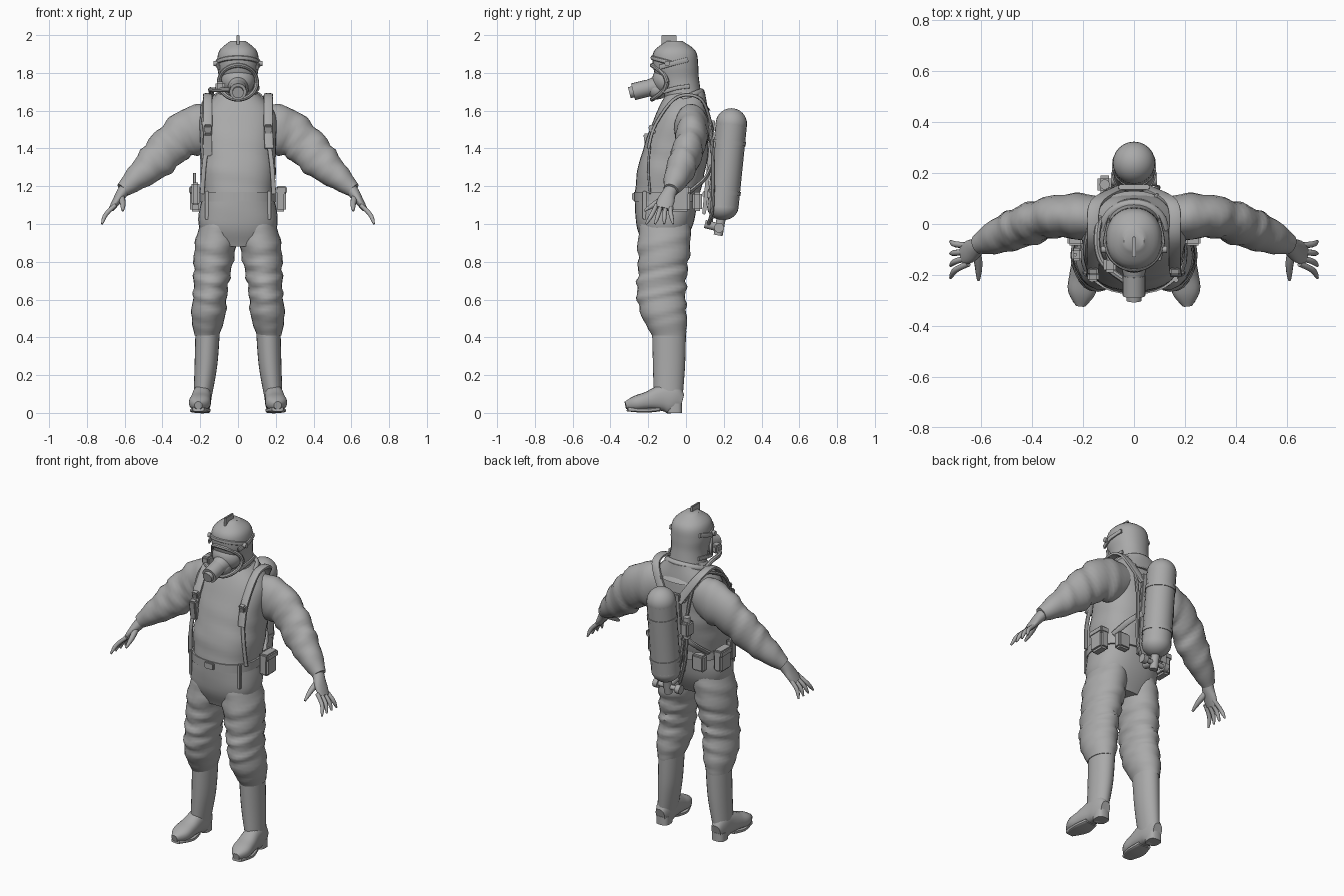
import bpy, bmesh, math
from mathutils import Vector, Matrix

cube = bpy.data.objects.get("Cube")
if cube:
    bpy.data.objects.remove(cube, do_unlink=True)

GREY = (0.4, 0.4, 0.4, 1)
suit_grey = bpy.data.materials.new("plain grey")
suit_grey.use_nodes = True
suit_grey.diffuse_color = GREY
suit_grey.node_tree.nodes["Principled BSDF"].inputs["Base Color"].default_value = GREY
X, Y, Z = Vector((1, 0, 0)), Vector((0, 1, 0)), Vector((0, 0, 1))


def finish(name, bm, mirror):
    """Turn a bmesh into a shaded object, mirrored across x when asked."""
    bmesh.ops.recalc_face_normals(bm, faces=bm.faces)
    mesh = bpy.data.meshes.new(name)
    bm.to_mesh(mesh)
    bm.free()
    mesh.materials.append(suit_grey)
    part = bpy.data.objects.new(name, mesh)
    bpy.context.collection.objects.link(part)
    bpy.ops.object.select_all(action="DESELECT")
    part.select_set(True)
    bpy.context.view_layer.objects.active = part
    bpy.ops.object.shade_smooth_by_angle(angle=math.radians(40))
    if mirror:
        part.modifiers.new("both sides", "MIRROR").use_mirror_merge = False


def blend(values, t):
    """Smooth curve through evenly spaced values."""
    last = len(values) - 1
    i = min(int(t * last), last - 1)
    u = t * last - i
    a, b, c, d = (values[min(max(i + k, 0), last)] for k in (-1, 0, 1, 2))
    return b + (c - a) * (u / 2) + (a * 2 - b * 5 + c * 4 - d) * (u * u / 2) + (b * 3 - a - c * 3 + d) * (u ** 3 / 2)


def loft(name, path, wide, deep=None, side=X, axis=None, steps=24, sides=20,
         power=2, fold=0, waves=5, mirror=False):
    """Skin rings along a path; wide is the radius along side, deep the other one."""
    path = [Vector(point) for point in path]
    wide = wide if isinstance(wide, list) else [wide, wide]
    deep = deep or wide
    deep = deep if isinstance(deep, list) else [deep, deep]
    spine = [blend(path, i / steps) for i in range(steps + 1)]
    bm, rings = bmesh.new(), []
    for i, centre in enumerate(spine):
        t = i / steps
        along = axis or (spine[min(i + 1, steps)] - spine[max(i - 1, 0)]).normalized()
        across = (side - along * side.dot(along)).normalized()
        other, ring = along.cross(across), []
        for k in range(sides):
            angle = math.tau * k / sides
            c, s = math.cos(angle), math.sin(angle)
            c = math.copysign(abs(c) ** (2 / power), c) * blend(wide, t)
            s = math.copysign(abs(s) ** (2 / power), s) * blend(deep, t)
            phase = math.tau * waves * t
            crease = math.sin(phase + 2 * math.sin(angle)) + math.sin(phase * 1.7 + 3 * angle) / 2
            scale = 1 + fold * math.sin(math.pi * t) * crease
            ring.append(bm.verts.new(centre + (across * c + other * s) * scale))
        rings.append(ring)
    for low, high in zip(rings, rings[1:]):
        for k in range(sides):
            j = (k + 1) % sides
            bm.faces.new((low[k], low[j], high[j], high[k]))
    bm.faces.new(rings[0])
    bm.faces.new(rings[-1])
    finish(name, bm, mirror)


def strap(name, path, wide, deep, mirror=True, side=X):
    loft(name, path, wide, deep, side=side, sides=12, power=4, mirror=mirror)


def hose(name, path, radius=.01):
    loft(name, path, radius, sides=8)


def rod(name, start, end, radius, side=X, mirror=False):
    loft(name, [start, end], radius, side=side, steps=1, mirror=mirror)


def box(name, place, size, tilt=0, mirror=False):
    bm = bmesh.new()
    bmesh.ops.create_cube(bm, size=1)
    bmesh.ops.scale(bm, vec=size, verts=bm.verts)
    bmesh.ops.bevel(bm, geom=bm.edges[:], offset=min(size) / 5, segments=2, affect="EDGES")
    bm.transform(Matrix.Translation(place) @ Matrix.Rotation(tilt, 4, "X"))
    finish(name, bm, mirror)


def ball(name, place, size):
    bm = bmesh.new()
    bmesh.ops.create_uvsphere(bm, u_segments=24, v_segments=16, radius=1)
    bmesh.ops.scale(bm, vec=size, verts=bm.verts)
    bmesh.ops.translate(bm, vec=place, verts=bm.verts)
    finish(name, bm, False)


def oval(count, start, sweep, rule):
    """Points of an arc, with the rule giving a point from cosine and sine."""
    angles = [start + sweep * k / count for k in range(count + 1)]
    return [rule(math.cos(angle), math.sin(angle)) for angle in angles]


# Suit body, hood and collar
loft("suit_torso", [(0, -.12, .88), (0, -.1, 1.15), (0, -.05, 1.42), (0, 0, 1.7)],
     [.15, .21, .19, .2, .2, .2, .1], [.1, .15, .17, .18, .17, .14, .1],
     axis=Z, steps=36, sides=32, power=2.4, fold=.01)
loft("hood", [(0, .01, 1.6), (0, -.05, 1.8), (0, -.06, 1.97)],
     [.15, .11, .1, .11, .1, .04], [.12, .1, .11, .12, .11, .04], axis=Z, sides=28, power=2.2)
loft("collar_fold", oval(16, 0, math.tau, lambda c, s: (.12 * c, .1 * s - .02, 1.66 + .04 * s)),
     .018, side=Z, steps=32, sides=10)

# Helmet crest and brim
box("crest", (0, -.09, 1.97), (.014, .08, .06))
loft("brim", oval(8, 0, math.pi, lambda c, s: (.11 * c, -.07 - .11 * s, 1.85 + .03 * s)),
     .012, .008, side=Z, sides=8)

# Breathing mask and hood straps
loft("mask_frame", oval(16, 0, math.tau, lambda c, s: (.1 * c, .08 * c * c - .18, 1.75 + .09 * s)),
     .012, side=Y, steps=32, sides=8)
ball("visor", (0, -.1, 1.76), (.09, .08, .08))
ball("nose_cup", (0, -.15, 1.71), (.055, .055, .05))
loft("breathing_neck", [(0, -.15, 1.73), (0, -.21, 1.72)], [.055, .04], steps=2)
rod("canister", (0, -.2, 1.72), (0, -.28, 1.7), .045)
rod("canister_cap", (0, -.28, 1.7), (0, -.3, 1.695), .03)
box("speech_unit", (-.095, -.16, 1.73), (.05, .06, .05))
strap("hood_upper_straps", [(.1, -.14, 1.83), (.115, -.07, 1.85), (.1, .01, 1.87)], .006, .013)
strap("hood_lower_straps", [(.09, -.12, 1.7), (.107, -.05, 1.72), (.1, .02, 1.73)], .006, .011)
rod("strap_knobs", (.1, -.1, 1.85), (.13, -.1, 1.85), .014, side=Y, mirror=True)

# Arms and hands
loft("sleeves", [(.1, .02, 1.54), (.3, .03, 1.46), (.46, -.02, 1.31), (.61, -.08, 1.18)],
     [.08, .09, .08, .08, .07, .04], [.1, .13, .11, .1, .07, .04],
     side=Y, steps=36, sides=24, fold=.05, waves=6, mirror=True)
loft("palms", [(.59, -.07, 1.2), (.63, -.1, 1.14), (.67, -.12, 1.08)],
     [.035, .037, .046, .04], [.03, .03, .022, .015], side=Y, steps=12, mirror=True)
for number in range(4):
    spread = (number - 1.5) * .024
    loft("fingers", [(.65, spread - .12, 1.1), (.7, spread * 1.4 - .13, 1.05), (.72, spread * 2 - .14, 1)],
         [.012, .012, .011, .005], side=Y, steps=10, sides=10, mirror=True)
loft("thumbs", [(.62, -.1, 1.15), (.61, -.16, 1.11), (.61, -.22, 1.07)],
     [.017, .017, .013, .006], steps=10, sides=10, mirror=True)

# Legs and boots
loft("trousers", [(.1, -.11, 1.03), (.13, -.12, .8), (.15, -.13, .6), (.165, -.09, .41)],
     [.09, .11, .1, .09, .09, .065], [.13, .14, .13, .13, .12, .09],
     axis=Z, steps=40, sides=24, fold=.045, waves=7, mirror=True)
loft("boot_shafts", [(.16, -.09, .45), (.17, -.09, .25), (.19, -.095, .06)],
     [.065, .06, .046], [.09, .085, .075], axis=Z, sides=24, mirror=True)
loft("boot_feet", [(.19, -.02, .06), (.19, -.11, .08), (.2, -.22, .06), (.21, -.32, .04)],
     [.03, .046, .05, .055, .055, .02], [.04, .08, .07, .05, .04, .02], power=2.4, mirror=True)
loft("boot_soles", [(.195, -.14, .02), (.2, -.22, .013), (.21, -.31, .02)],
     [.04, .054, .03], .012, power=4, mirror=True)
loft("boot_heels", [(.19, -.06, 0), (.19, -.06, .05)], .04, axis=Z, steps=1, power=3, mirror=True)

# Harness straps
strap("shoulder_straps", [(.05, .14, 1.5), (.15, .08, 1.66), (.16, -.05, 1.67), (.16, -.16, 1.53), (.165, -.2, 1.4)],
      .024, .009)
strap("lower_straps", [(.165, -.19, 1.42), (.18, -.2, 1.3), (.19, -.19, 1.16)], .012, .006)
strap("back_straps", [(.05, .13, 1.3), (.12, .1, 1.24), (.17, .02, 1.17)], .007, .016, side=Y)
box("strap_buckles", (.16, -.18, 1.5), (.04, .03, .05), .3, mirror=True)

# Belt and the gear hung on it
loft("belt", [(0, -.1, 1.12), (0, -.1, 1.17)], .2, .175, axis=Z, steps=1, sides=32, power=2.4)
box("belt_buckle", (0, -.275, 1.145), (.06, .02, .04))
box("hanging_straps", (.165, -.22, 1.1), (.02, .02, .15), mirror=True)
box("belt_pouches", (.225, -.03, 1.13), (.06, .1, .13), mirror=True)
box("pouch_flaps", (.23, -.03, 1.18), (.06, .11, .04), mirror=True)
box("rear_pouches", (.135, .06, 1.12), (.08, .05, .1), mirror=True)
box("radio", (-.225, -.12, 1.16), (.04, .05, .12))
rod("radio_aerial", (-.23, -.12, 1.2), (-.23, -.12, 1.27), .007)

# Pressure gauge with its hose
box("pressure_gauge", (-.16, -.2, 1.42), (.045, .035, .12), .15)
hose("gauge_hose", [(-.17, -.2, 1.45), (-.19, -.08, 1.62), (-.13, .1, 1.62), (-.06, .15, 1.1)])

# Air tank, tilted backwards
foot, top = Vector((0, .195, 1.09)), Vector((0, .24, 1.53))
rod("air_tank", foot, top, .083)
ball("tank_shoulder", top, (.083, .083, .083))
ball("tank_base", foot, (.083, .083, .07))
for height in (.15, .75):
    band = foot.lerp(top, height)
    rod("tank_band", band, foot.lerp(top, height + .05), .087)
    box("band_bracket", band - Y * .09, (.09, .05, .035))
box("back_plate", (0, .12, 1.3), (.12, .02, .5), -.1)

# Valves under the tank
rod("tank_valve", (0, .19, 1.05), (0, .17, .94), .024)
rod("valve_crossbar", (-.09, .175, .98), (.09, .175, .98), .014, side=Y)
rod("valve_wheels", (.06, .175, .98), (.09, .175, .98), .026, side=Y, mirror=True)
rod("valve_outlet", (0, .18, .98), (0, .1, 1), .022)

# Regulator and supply hoses
box("regulator", (-.115, .155, 1.36), (.055, .07, .09))
rod("regulator_port", (-.115, .155, 1.3), (-.115, .155, 1.43), .02)
hose("regulator_hose", [(-.115, .155, 1.32), (-.1, .15, 1.15), (-.05, .13, 1)])
hose("supply_hose", [(.03, .12, 1), (.09, .14, 1.1), (.09, .14, 1.4), (.09, .11, 1.61)])
hose("mask_hose", [(-.04, -.22, 1.71), (-.13, -.14, 1.71), (-.14, -.01, 1.69), (-.07, .13, 1.5)], .013)
